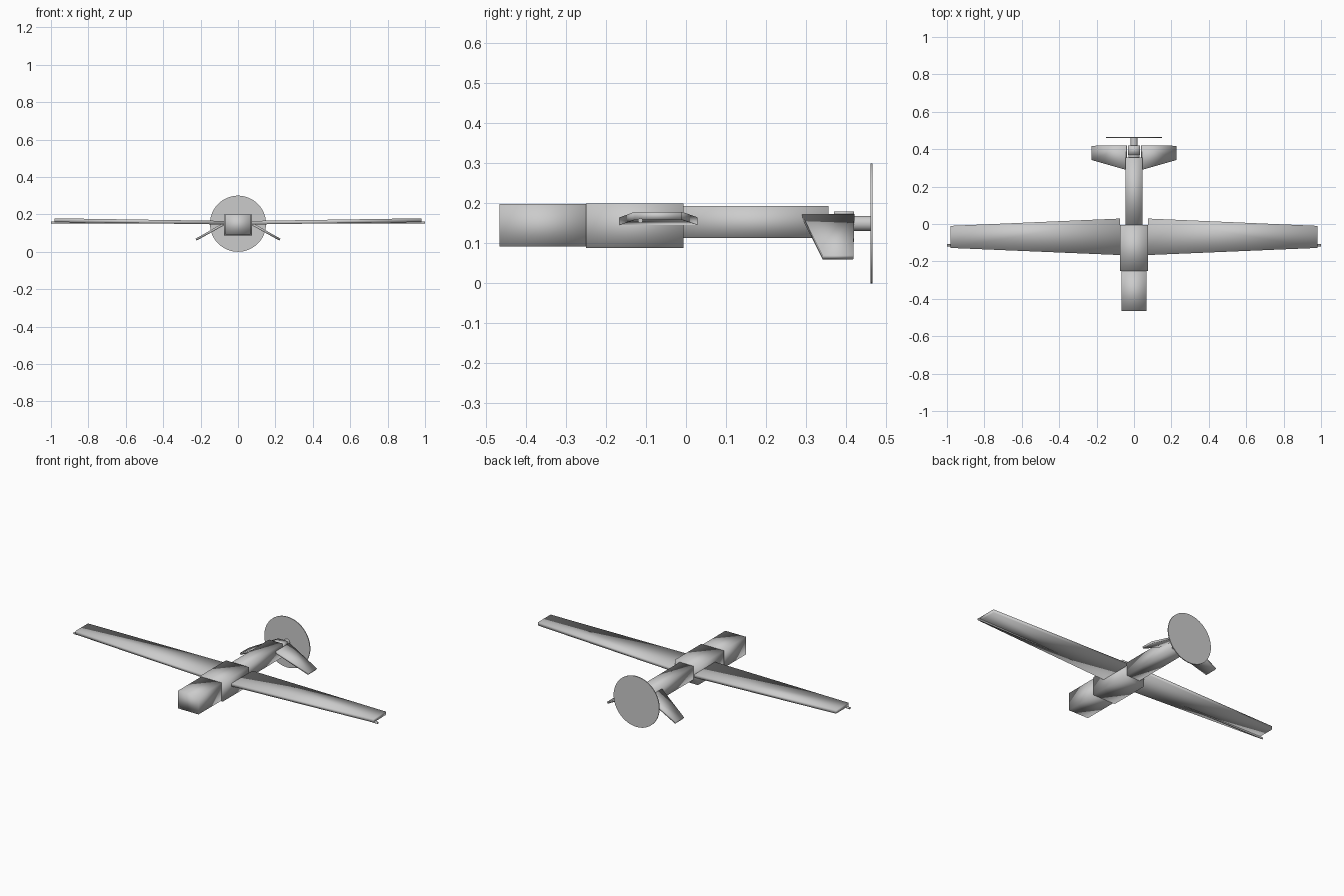
import bpy, bmesh, math

if "Cube" in bpy.data.objects:
    bpy.data.objects.remove(bpy.data.objects["Cube"])


def build(name, bm):
    """Turn a bmesh into a smooth-shaded object."""
    bmesh.ops.recalc_face_normals(bm, faces=bm.faces)
    for f in bm.faces:
        f.smooth = True
    me = bpy.data.meshes.new(name)
    bm.to_mesh(me)
    bm.free()
    ob = bpy.data.objects.new(name, me)
    bpy.context.collection.objects.link(ob)
    return ob


def loft(name, a, b):
    """Solid between two four-sided end sections."""
    bm = bmesh.new()
    va = [bm.verts.new(p) for p in a]
    vb = [bm.verts.new(p) for p in b]
    bm.faces.new(va)
    bm.faces.new(vb)
    for i in range(4):
        j = (i + 1) % 4
        bm.faces.new((va[i], va[j], vb[j], vb[i]))
    return build(name, bm)


def box(name, hx, y0, y1, z0, z1):
    def end(y):
        return [(-hx, y, z0), (hx, y, z0), (hx, y, z1), (-hx, y, z1)]
    return loft(name, end(y0), end(y1))


def cylinder(name, r, length, loc, axis, segs):
    bm = bmesh.new()
    bmesh.ops.create_cone(bm, cap_ends=True, segments=segs,
                          radius1=r, radius2=r, depth=length)
    ob = build(name, bm)
    ob.location = loc
    ob.rotation_euler = (math.pi / 2, 0, 0) if axis == 'Y' else (0, math.pi / 2, 0)
    for p in ob.data.polygons:
        p.use_smooth = len(p.vertices) == 4
    return ob


# Fuselage sections from nose to tail
box("nose", 0.067, -0.466, -0.25, 0.092, 0.198)
box("centre_body", 0.075, -0.25, -0.006, 0.088, 0.2)
box("tail_boom", 0.045, -0.006, 0.356, 0.113, 0.193)
box("motor_mount", 0.033, 0.37, 0.42, 0.12, 0.18)
box("mount_neck", 0.03, 0.35, 0.375, 0.125, 0.172)

# Motor and propeller disc
cylinder("motor", 0.019, 0.05, (0, 0.438, 0.15), 'Y', 24)
cylinder("propeller_disc", 0.15, 0.005, (0, 0.4635, 0.15), 'Y', 64)

# Spar running through both wings
cylinder("wing_spar", 0.006, 2.0, (0, -0.114, 0.157), 'X', 16)


def rect(x, y0, y1, z0, z1):
    return [(x, y0, z0), (x, y1, z0), (x, y1, z1), (x, y0, z1)]


for side, s in (("left", -1), ("right", 1)):
    # Tapered wing with slight dihedral
    loft(side + "_wing", rect(s * 0.075, -0.166, 0.029, 0.146, 0.165),
         rect(s * 0.98, -0.128, -0.01, 0.159, 0.179))
    # Drooping swept tail fin
    root = [(s * 0.038, 0.290, 0.162), (s * 0.038, 0.421, 0.162),
            (s * 0.044, 0.421, 0.173), (s * 0.044, 0.290, 0.173)]
    tip = [(s * 0.221, 0.342, 0.060), (s * 0.221, 0.418, 0.060),
           (s * 0.227, 0.418, 0.070), (s * 0.227, 0.342, 0.070)]
    loft(side + "_tail_fin", root, tip)
